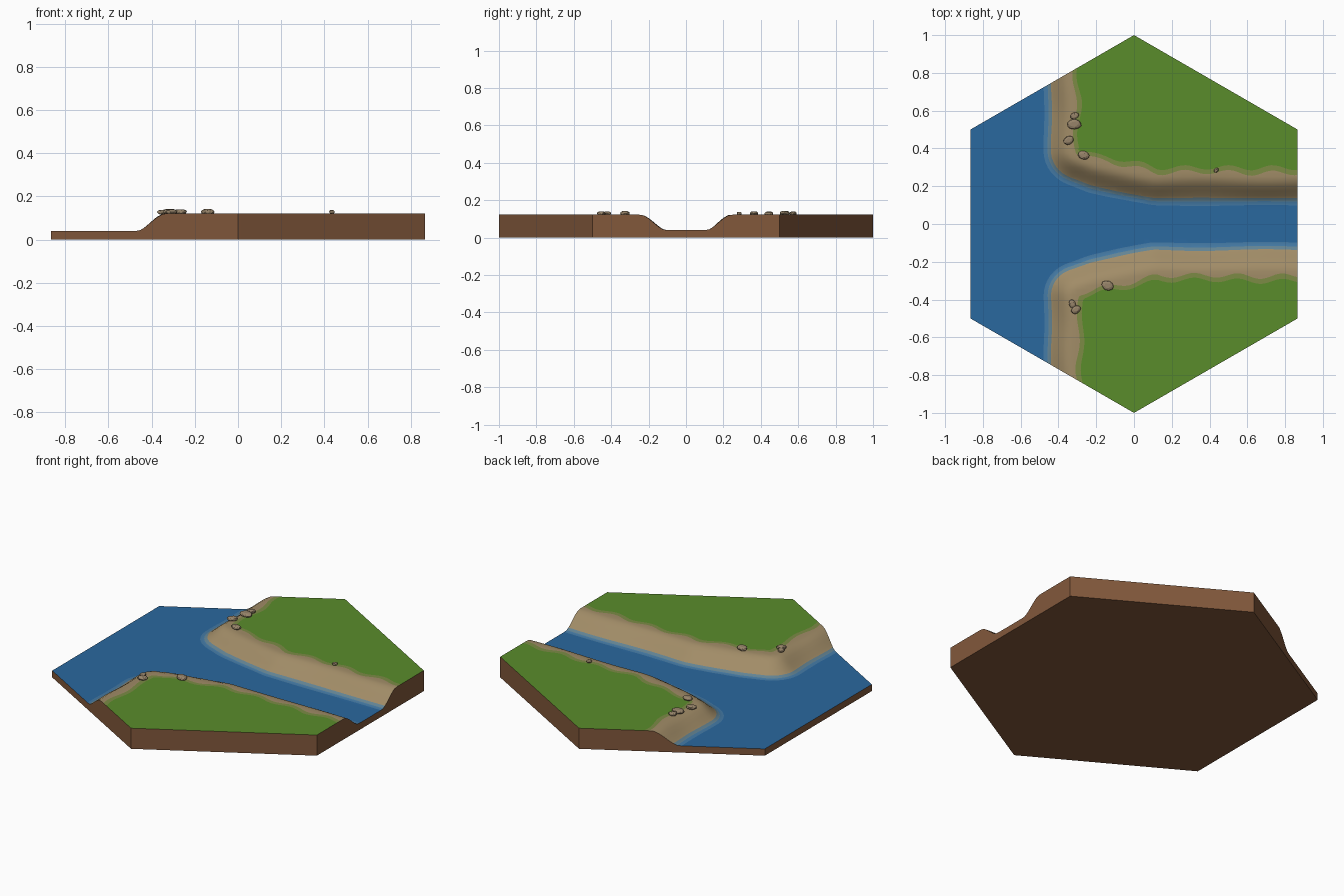
import bpy, bmesh, math, random
from mathutils import Vector, Matrix

if "Cube" in bpy.data.objects:
    bpy.data.objects.remove(bpy.data.objects["Cube"])

random.seed(4)
LAND, WATER = 0.122, 0.04
HEX_R = math.sqrt(3) / 2


def material(name, hex_code):
    def lin(c):
        c /= 255
        return c / 12.92 if c <= 0.04045 else ((c + 0.055) / 1.055) ** 2.4
    m = bpy.data.materials.new(name)
    m.diffuse_color = [lin(int(hex_code[i:i + 2], 16)) for i in (0, 2, 4)] + [1]
    m.use_nodes = True
    m.node_tree.nodes["Principled BSDF"].inputs["Base Color"].default_value = m.diffuse_color
    return m


grass = material("grass green", "5A8C2B")
verge = material("grass edge olive", "7C8B45")
sand = material("sand tan", "A18C67")
wet = material("wet shore grey blue", "638494")
shallow = material("shallow water blue", "447AA5")
deep = material("deep water blue", "2A689F")
earth = material("earth brown", "82583B")
stone = material("stone brown grey", "97846A")

# Line where the banks begin, mirrored in y for the other bank
BANK = [Vector(p) for p in ((-0.285, 1.3), (-0.285, 0.385), (-0.19, 0.35),
                            (0.12, 0.29), (1.3, 0.29))]


def shore(x, y):
    """Signed distance from the bank line (negative on the grass), with a wobble."""
    p = Vector((x, abs(y)))
    best, side = 9, -9
    for a, b in zip(BANK, BANK[1:]):
        e = b - a
        t = max(0, min(1, (p - a).dot(e) / e.length_squared))
        best = min(best, (p - a - e * t).length)
        side = max(side, (e.y * (p.x - a.x) - e.x * (p.y - a.y)) / e.length)
    d = best if side > 0 else -best
    return d + 0.005 * math.sin(17 * y + 1) * math.cos(9 * x)


def grass_line(x, y):
    """Shore distance with a stronger wobble for the ragged grass edge."""
    ph = 0.6 if y > 0 else 2.4
    return shore(x, y) + 0.011 * math.sin(27 * x + ph) + 0.009 * math.sin(21 * y + ph)


def height(x, y):
    t = max(0, min(1, (shore(x, y) - 0.045) / 0.14))
    return LAND - (LAND - WATER) * t * t * (3 - 2 * t)


def cut_level(bm, field, level):
    """Cut the sheet along a contour of a field, for clean colour borders."""
    val = {v: field(v.co.x, v.co.y) - level for v in bm.verts}
    new = []
    for e in list(bm.edges):
        a, b = e.verts
        va, vb = val[a], val[b]
        if va * vb < 0 and min(abs(va), abs(vb)) > 0.0008:
            new.append(bmesh.utils.edge_split(e, a, va / (va - vb))[1])
    bmesh.ops.connect_verts(bm, verts=new)
    bmesh.ops.triangulate(bm, faces=bm.faces[:])


def add_object(name, bm, mats):
    me = bpy.data.meshes.new(name)
    bm.to_mesh(me)
    bm.free()
    for m in mats:
        me.materials.append(m)
    ob = bpy.data.objects.new(name, me)
    bpy.context.collection.objects.link(ob)
    return ob


# Flat sheet trimmed to a hexagon
bm = bmesh.new()
bmesh.ops.create_grid(bm, x_segments=84, y_segments=84, size=1.05)
for k in range(6):
    a = math.radians(60 * k)
    n = Vector((math.cos(a), math.sin(a), 0))
    bmesh.ops.bisect_plane(bm, geom=bm.verts[:] + bm.edges[:] + bm.faces[:],
                           plane_co=n * HEX_R, plane_no=n, clear_outer=True)
bmesh.ops.triangulate(bm, faces=bm.faces[:])

# Colour bands from grass down to deep water
for f, lv in ((grass_line, -0.004), (grass_line, 0.018),
              (shore, 0.152), (shore, 0.170), (shore, 0.192)):
    cut_level(bm, f, lv)
for f in bm.faces:
    c = f.calc_center_median()
    g, s = grass_line(c.x, c.y), shore(c.x, c.y)
    if g < 0.018:
        f.material_index = 0 if g < -0.004 else 1
    else:
        f.material_index = 2 + (s > 0.152) + (s > 0.170) + (s > 0.192)

# Relief, earth walls and underside
for v in bm.verts:
    v.co.z = height(v.co.x, v.co.y)
top = set(bm.faces)
rim = [e for e in bm.edges if e.is_boundary]
ext = bmesh.ops.extrude_edge_only(bm, edges=rim)["geom"]
for v in ext:
    if isinstance(v, bmesh.types.BMVert):
        v.co.z = 0
bmesh.ops.holes_fill(bm, edges=[e for e in bm.edges if e.is_boundary], sides=0)
for f in bm.faces:
    if f not in top:
        f.material_index = 6
bmesh.ops.recalc_face_normals(bm, faces=bm.faces[:])
tile = add_object("river_mouth_tile", bm, [grass, verge, sand, wet, shallow, deep, earth])
tile.data.shade_smooth()
tile.data.set_sharp_from_angle(angle=math.radians(50))

# Stones on the banks: x, y, radius, turn
STONES = [(-0.315, 0.573, 0.024, 20), (-0.316, 0.528, 0.038, 0), (-0.346, 0.443, 0.03, 30),
          (-0.267, 0.364, 0.03, -15), (0.435, 0.284, 0.015, 50), (-0.327, -0.422, 0.024, 110),
          (-0.307, -0.453, 0.028, 30), (-0.14, -0.326, 0.034, -25)]
for i, (x, y, r, turn) in enumerate(STONES):
    bm = bmesh.new()
    bmesh.ops.create_icosphere(bm, subdivisions=2, radius=1)
    for v in bm.verts:
        v.co *= random.uniform(0.92, 1.06)
        v.co.z = max(-0.9, min(0.8, v.co.z))
    bm.transform(Matrix.Translation((x, y, max(height(x, y), 0.118) + 0.007))
                 @ Matrix.Rotation(math.radians(turn), 4, "Z")
                 @ Matrix.Diagonal((r, r * 0.75, 0.008 + 0.2 * r, 1)))
    add_object(f"bank_stone_{i + 1}", bm, [stone])
